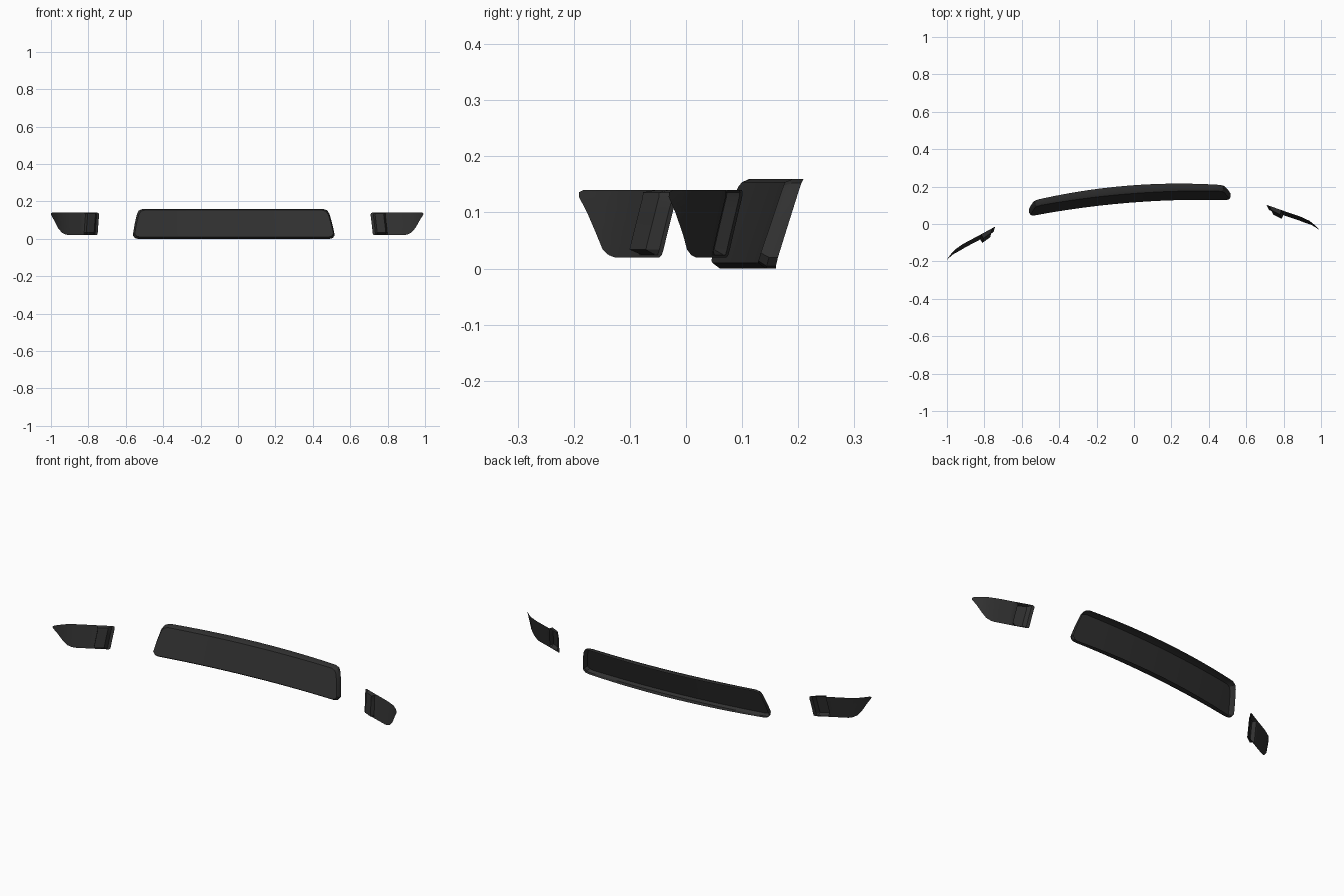
import bpy, bmesh, math
from mathutils import Matrix, Vector

if "Cube" in bpy.data.objects:
    bpy.data.objects.remove(bpy.data.objects["Cube"])

black = bpy.data.materials.new("black_plastic")
black.diffuse_color = (0.03, 0.03, 0.03, 1)
black.use_nodes = True
black.node_tree.nodes["Principled BSDF"].inputs["Base Color"].default_value = black.diffuse_color

# The whole set sits slightly turned about z
PLACE = Matrix.Rotation(math.radians(4.6), 4, 'Z') @ Matrix.Translation((-0.0135, 0, 0))


def lerp_table(table, x):
    for (x0, y0), (x1, y1) in zip(table, table[1:]):
        if x <= x1:
            break
    return y0 + (y1 - y0) * (x - x0) / (x1 - x0)


def grid(bm, rows):
    vs = [[bm.verts.new(p) for p in r] for r in rows]
    for a, b in zip(vs, vs[1:]):
        for i in range(len(a) - 1):
            bm.faces.new((a[i], a[i + 1], b[i + 1], b[i]))
    return vs


def finish(bm, name, mirror=False):
    if mirror:
        bm.transform(Matrix.Scale(-1, 4, (1, 0, 0)))
        bmesh.ops.reverse_faces(bm, faces=bm.faces)
    bm.transform(PLACE)
    me = bpy.data.meshes.new(name)
    bm.to_mesh(me)
    bm.free()
    me.materials.append(black)
    ob = bpy.data.objects.new(name, me)
    bpy.context.collection.objects.link(ob)
    bpy.ops.object.select_all(action='DESELECT')
    bpy.context.view_layer.objects.active = ob
    ob.select_set(True)
    bpy.ops.object.shade_smooth_by_angle(angle=math.radians(30))


# Centre bar: curved, leaning front wall with a rim, open at the back
def centre_bar():
    bm = bmesh.new()
    half = [(0.01, 0.505), (0.014, 0.522), (0.028, 0.533), (0.08, 0.522),
            (0.13, 0.508), (0.147, 0.497), (0.154, 0.475)]
    n = 24

    def bow(x):
        return (x / 0.54) ** 2

    rows = [[((2 * i / n - 1) * w, 0.112 - 0.03 * bow((2 * i / n - 1) * w) + 0.33 * z, z)
             for i in range(n + 1)] for z, w in half]
    grid(bm, rows)
    edges = [e for e in bm.edges if e.is_boundary]
    # chamfer ring, then straight rim
    for step in (0, 1):
        geom = bmesh.ops.extrude_edge_only(bm, edges=edges)["geom"]
        for v in (g for g in geom if isinstance(g, bmesh.types.BMVert)):
            if step == 0:
                v.co.y += 0.014
                v.co.z = 0.16 * (v.co.z - 0.01) / 0.144
                v.co.x *= 1.015
            else:
                v.co.y += 0.03 - 0.014 * bow(v.co.x)
        edges = [g for g in geom if isinstance(g, bmesh.types.BMEdge)]
    bmesh.ops.recalc_face_normals(bm, faces=bm.faces)
    if sum(f.normal.y * f.calc_area() for f in bm.faces) > 0:
        bmesh.ops.reverse_faces(bm, faces=bm.faces)
    finish(bm, "centre_bar")


# Side blade: thin swept plate with a raised hollow rib near its inner end
def side_blade(name, mirror):
    bm = bmesh.new()
    sweep = [(0.72, 0.049), (0.816, 0.006), (0.9, -0.03), (0.957, -0.062), (1.0, -0.11)]
    outline = [(0.02, 0.745, 0.90), (0.024, 0.739, 0.918), (0.034, 0.737, 0.938),
               (0.06, 0.735, 0.960), (0.10, 0.731, 0.981), (0.128, 0.728, 0.998),
               (0.136, 0.730, 0.999), (0.14, 0.736, 0.993)]
    rib = [(0, 0), (0.014, 0), (0.022, 0.02), (0.066, 0.026), (0.076, 0.002), (0.08, 0)]
    rows = []
    for k, (z, xi, xo) in enumerate(outline):
        cols = [(xi + o, d) for o, d in rib]
        cols += [(xi + 0.08 + (xo - xi - 0.08) * i / 8, 0) for i in range(1, 9)]
        on = 1 if 1 < k < len(outline) - 1 else 0
        rows.append([(x, lerp_table(sweep, x) - 0.2 * (0.14 - z) - d * on, z) for x, d in cols])
    grid(bm, rows)
    finish(bm, name, mirror)


centre_bar()
side_blade("right_blade", False)
side_blade("left_blade", True)
